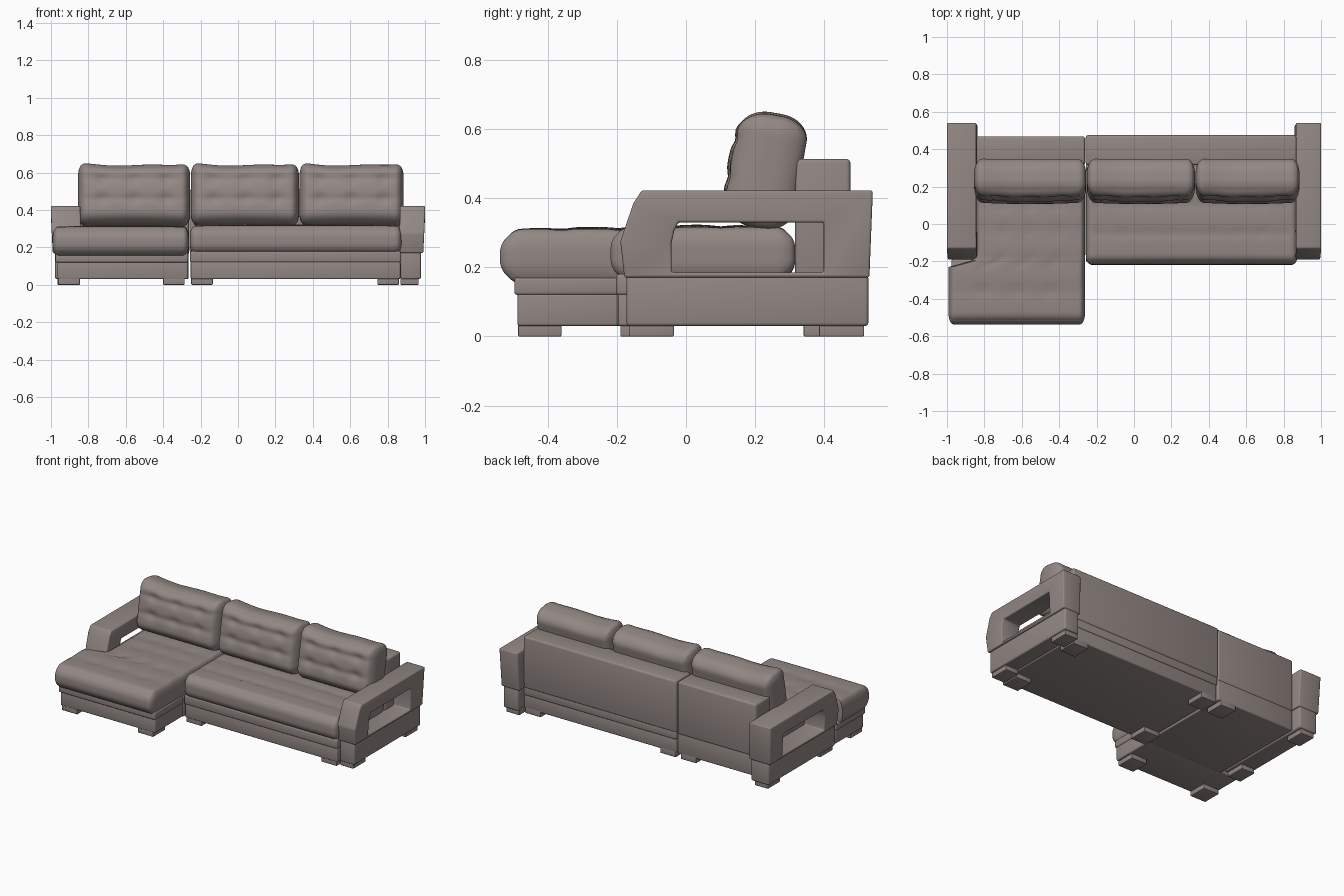
import bpy, bmesh, math
from mathutils import Vector, Matrix

cube = bpy.data.objects.get("Cube")
if cube:
    bpy.data.objects.remove(cube, do_unlink=True)

# One upholstery colour
fabric = bpy.data.materials.new("taupe_fabric")
fabric.use_nodes = True
COLOR = (0.29, 0.245, 0.23, 1)
fabric.diffuse_color = COLOR
bsdf = fabric.node_tree.nodes["Principled BSDF"]
bsdf.inputs["Base Color"].default_value = COLOR
bsdf.inputs["Roughness"].default_value = 0.8
parts = []


def finish(name, bm):
    bmesh.ops.recalc_face_normals(bm, faces=bm.faces[:])
    mesh = bpy.data.meshes.new(name)
    bm.to_mesh(mesh)
    bm.free()
    mesh.materials.append(fabric)
    obj = bpy.data.objects.new(name, mesh)
    bpy.context.collection.objects.link(obj)
    parts.append(obj)
    return obj


def soften(bm, width):
    edges = [e for e in bm.edges if e.calc_face_angle(0) > 0.3]
    bmesh.ops.bevel(bm, geom=edges, offset=width, segments=3, profile=0.5,
                    affect='EDGES', clamp_overlap=True)


def box(name, x, y, z, width=0.008):
    bm = bmesh.new()
    bmesh.ops.create_cube(bm, size=1)
    for v in bm.verts:
        v.co = [(r[0] + r[1]) / 2 + c * (r[1] - r[0]) for r, c in zip((x, y, z), v.co)]
    bmesh.ops.recalc_face_normals(bm, faces=bm.faces[:])
    soften(bm, width)
    return finish(name, bm)


def pillow(name, x, y, z, radii, warp, tilt=0):
    """Rounded box on a fine grid, reshaped by warp(local_position, unit_position)."""
    mid = Vector([(a + b) / 2 for a, b in (x, y, z)])
    half = [(b - a) / 2 for a, b in (x, y, z)]
    bm = bmesh.new()
    bmesh.ops.create_cube(bm, size=2)
    bmesh.ops.subdivide_edges(bm, edges=bm.edges[:], cuts=38, use_grid_fill=True)
    turn = Matrix.Rotation(tilt, 3, 'X')
    for v in bm.verts:
        unit = Vector([math.sin(c * math.pi / 2) for c in v.co])
        core, off = Vector(), Vector()
        for i in range(3):
            pos, lim = unit[i] * half[i], half[i] - radii[i]
            core[i] = max(-lim, min(lim, pos))
            off[i] = (pos - core[i]) / radii[i]
        off.normalize()
        p = core + Vector([off[i] * radii[i] for i in range(3)])
        v.co = mid + turn @ warp(p, unit)
    return finish(name, bm)


def bump(d, width):
    return math.exp(-(d / width) ** 2)


# Seat cushions: stitched creases with evenly spaced tufts
def seat_warp(creases, pitch, mid_y):
    def warp(p, u):
        if u.z > 0:
            crown = 0.008 * (1 - u.x ** 2) * (1 - u.y ** 2)
            tuft = 0.4 + 0.6 * math.cos(math.pi * p.x / pitch) ** 4
            dent = sum(bump(p.y + mid_y - c, 0.025) for c in creases)
            p.z += (crown - 0.011 * dent * tuft * (1 - u.x ** 8)) * max(0, u.z)
        p.y += 0.006 * u.y * (1 - u.z ** 2)
        return p
    return warp


pillow("sofa_seat", (-0.258, 0.875), (-0.212, 0.31), (0.162, 0.315), (0.03, 0.05, 0.06),
       seat_warp((-0.05, 0.1), 0.125, 0.05))

chaise_shape = seat_warp((-0.36, -0.2, -0.04, 0.1), 0.18, -0.11)


def chaise_warp(p, u):
    p = chaise_shape(p, u)
    # Narrow the rear part so it fits beside the arm
    t = max(0, min(1, (p.y - 0.11 + 0.22) / 0.03))
    p.x = 0.365 - (0.365 - p.x) * (1 - 0.2 * t)
    return p


pillow("chaise_seat", (-0.992, -0.262), (-0.532, 0.31), (0.152, 0.31), (0.03, 0.06, 0.07),
       chaise_warp)


# Back cushions: leaning, plump, two rows of buttons
def back_warp(p, u):
    if u.y < 0:
        p.y -= 0.015 * (1 - u.x ** 2) * (1 - u.z ** 2)
        for row in (-0.035, 0.075):
            p.y += 0.007 * bump(p.z - row, 0.018) * (1 - u.x ** 6) * -u.y
            for col in (-0.17, 0, 0.17):
                p.y += 0.012 * bump(math.hypot(p.x - col, p.z - row), 0.03) * -u.y
    if u.z > 0:
        p.z += 0.014 * u.z * (abs(u.x) ** 4 - 0.3) + 0.003 * math.sin(18 * p.x) * u.z
    return p


for label, x in (("right", (-0.855, -0.256)), ("middle", (-0.252, 0.326)),
                 ("left", (0.329, 0.885))):
    pillow("back_cushion_" + label, x, (0.132, 0.332), (0.312, 0.642), (0.045, 0.085, 0.065),
           back_warp, math.radians(-10))

# Base blocks and backrest panels
box("sofa_base_lower", (-0.253, 0.868), (-0.197, 0.465), (0.03, 0.125))
box("sofa_base_rail", (-0.256, 0.87), (-0.202, 0.47), (0.12, 0.18))
box("chaise_base_lower", (-0.968, -0.27), (-0.487, -0.19), (0.03, 0.125))
box("chaise_base_rail", (-0.976, -0.266), (-0.496, -0.19), (0.12, 0.17))
box("chaise_base_rear", (-0.842, -0.264), (-0.2, 0.465), (0.03, 0.17))
box("sofa_backrest", (-0.258, 0.868), (0.315, 0.475), (0.17, 0.513), 0.012)
box("chaise_backrest", (-0.842, -0.262), (0.315, 0.468), (0.16, 0.51), 0.012)

# Arms: solid plinth below an open frame
OUTER = [(-0.178, 0.17), (-0.19, 0.275), (-0.152, 0.385), (-0.128, 0.422),
         (0.54, 0.422), (0.53, 0.17)]
INNER = [(-0.042, 0.185), (-0.042, 0.27), (-0.034, 0.305), (-0.022, 0.33),
         (0.398, 0.33), (0.398, 0.185)]


def arm(label, inside, outside):
    bm = bmesh.new()
    rings = [[bm.verts.new((x, y, z)) for y, z in loop]
             for x, loop in ((inside, OUTER), (outside, OUTER),
                             (outside, INNER), (inside, INNER))]
    n = len(OUTER)
    for k in range(4):
        a, b = rings[k], rings[(k + 1) % 4]
        for i in range(n):
            j = (i + 1) % n
            bm.faces.new((a[i], a[j], b[j], b[i]))
    bmesh.ops.recalc_face_normals(bm, faces=bm.faces[:])
    soften(bm, 0.014)
    # Taper the outer face slightly toward the floor
    for v in bm.verts:
        v.co.x *= 1 - 0.05 * max(0, 0.36 - v.co.z) * abs(v.co.x)
    finish(label + "_arm_frame", bm)
    s = math.copysign(1, outside)
    xs = sorted((inside + 0.004 * s, outside - 0.022 * s))
    box(label + "_arm_plinth", xs, (-0.172, 0.527), (0.03, 0.178), 0.01)


arm("left", 0.866, 1.0)
arm("right", -0.843, -1.0)

# Feet
FOOT_Z = (0, 0.04)
feet = [("chaise_foot", (-0.96, -0.4), (-0.485, 0.34)),
        ("sofa_foot", (-0.25, 0.745), (-0.19, 0.34))]
for name, xs, ys in feet:
    for x in xs:
        for y in ys:
            if (x, y) != (-0.96, 0.34):
                box(name, (x, x + 0.115), (y, y + 0.125), FOOT_Z, 0.004)
for x in (0.868, -0.965):
    for y in (-0.165, 0.385):
        box("arm_foot", (x, x + 0.098), (y, y + 0.13), FOOT_Z, 0.004)

bpy.ops.object.select_all(action='DESELECT')
for obj in parts:
    obj.select_set(True)
bpy.context.view_layer.objects.active = parts[0]
bpy.ops.object.shade_smooth_by_angle(angle=math.radians(40))
